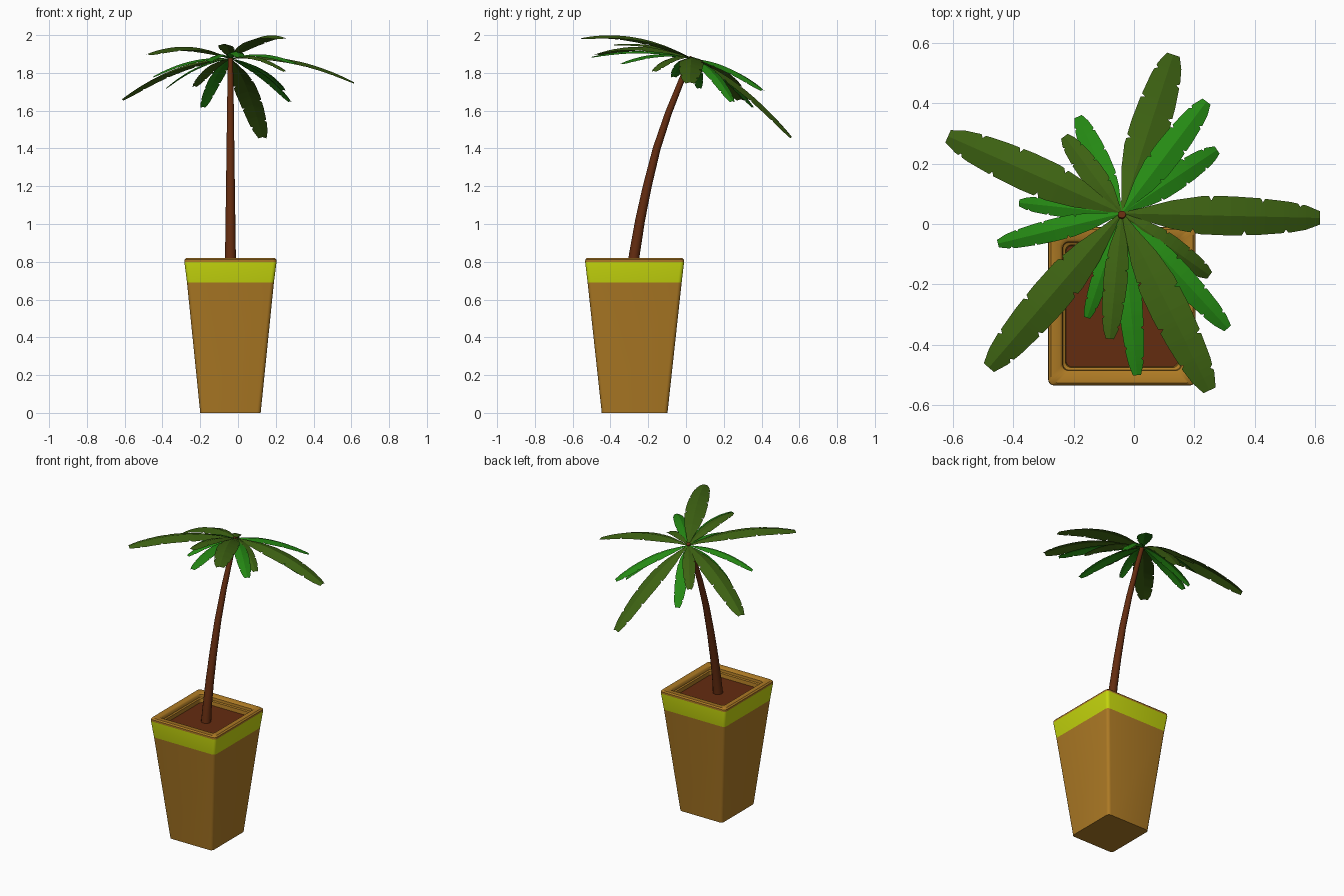
import bpy, bmesh, math
from mathutils import Vector

if "Cube" in bpy.data.objects:
    bpy.data.objects.remove(bpy.data.objects["Cube"])


def material(name, rgb):
    m = bpy.data.materials.new(name)
    m.diffuse_color = (*rgb, 1)
    m.use_nodes = True
    m.node_tree.nodes["Principled BSDF"].inputs["Base Color"].default_value = m.diffuse_color
    return m


CLAY = material("clay", (0.42, 0.195, 0.018))
LIME = material("lime", (0.55, 0.66, 0.004))
BARK = material("bark_brown", (0.127, 0.025, 0.005))
OLIVE = material("olive_leaf", (0.046, 0.12, 0.006))
GREEN = material("green_leaf", (0.019, 0.26, 0.007))


def finish(name, bm, mats, fix=True):
    if fix:
        bmesh.ops.recalc_face_normals(bm, faces=bm.faces[:])
    me = bpy.data.meshes.new(name)
    bm.to_mesh(me)
    bm.free()
    for m in mats:
        me.materials.append(m)
    ob = bpy.data.objects.new(name, me)
    bpy.context.collection.objects.link(ob)
    return ob


def smooth(ob, angle):
    bpy.ops.object.select_all(action='DESELECT')
    ob.select_set(True)
    bpy.context.view_layer.objects.active = ob
    bpy.ops.object.shade_smooth_by_angle(angle=math.radians(angle))


def loft(bm, rings):
    """Skin a list of closed vertex rings; returns bands of faces."""
    bands = []
    for a, b in zip(rings, rings[1:]):
        n = len(a)
        bands.append([bm.faces.new((a[i], a[(i + 1) % n], b[(i + 1) % n], b[i]))
                      for i in range(n)])
    return bands


# Pot: stacked rounded rectangles, lime band near the top, soil inside
CX, CY = -0.04, -0.272


def rounded_rect(bm, z, hx, hy, r=0.02, seg=4):
    ring = []
    for k, (sx, sy) in enumerate(((1, 1), (-1, 1), (-1, -1), (1, -1))):
        for i in range(seg + 1):
            a = math.pi / 2 * (k + i / seg)
            ring.append(bm.verts.new((CX + sx * (hx - r) + r * math.cos(a),
                                      CY + sy * (hy - r) + r * math.sin(a), z)))
    return ring


bm = bmesh.new()
sections = [(0, .16, .174), (.69, .23, .249), (.80, .244, .262), (.812, .243, .261),
            (.82, .235, .253), (.82, .205, .222), (.812, .197, .213), (.795, .195, .211),
            (.79, .187, .203), (.765, .185, .200)]
rings = [rounded_rect(bm, *s) for s in sections]
bands = loft(bm, rings)
for f in bands[1]:
    f.material_index = 1
bm.faces.new(rings[0])
bm.faces.new(rings[-1]).material_index = 2
smooth(finish("pot", bm, [CLAY, LIME, BARK]), 40)

# Trunk: tapered tube bending backwards
path = [(-.282, .76), (-.273, .84), (-.243, 1.02), (-.205, 1.2), (-.155, 1.4),
        (-.092, 1.59), (-.02, 1.77), (.032, 1.885)]
bm = bmesh.new()
rings = []
for i, (y, z) in enumerate(path):
    a, b = path[max(i - 1, 0)], path[min(i + 1, len(path) - 1)]
    t = Vector((0, b[0] - a[0], b[1] - a[1])).normalized()
    n = Vector((0, t.z, -t.y))
    r = .031 - .018 * i / (len(path) - 1)
    rings.append([bm.verts.new(Vector((CX, y, z)) + r * (
        math.cos(k * math.pi / 6) * Vector((1, 0, 0)) + math.sin(k * math.pi / 6) * n))
        for k in range(12)])
loft(bm, rings)
bm.faces.new(rings[0])
bm.faces.new(rings[-1])
smooth(finish("trunk", bm, [BARK]), 40)

# Leaves: arched, folded blades with small tears along both edges
CROWN = Vector((-.04, .035, 1.875))
OUTLINE = [(0, .06), (.1, .3), (.25, .72), (.4, .97), (.55, 1), (.7, .93), (.85, .78),
           (.93, .62), (1, .34)]


def width_at(t):
    for (t0, w0), (t1, w1) in zip(OUTLINE, OUTLINE[1:]):
        if t <= t1:
            return w0 + (w1 - w0) * (t - t0) / (t1 - t0)
    return OUTLINE[-1][1]


def leaf(name, tip, width, bow, mat):
    run = Vector(tip) - CROWN
    side = Vector((-run.y, run.x, 0)).normalized()
    tears = {-1: (.36, .62, .83), 1: (.45, .71, .9)}
    stations = {t for t, _ in OUTLINE}
    for c in tears[-1] + tears[1]:
        stations |= {c - .012, c, c + .012}
    bm = bmesh.new()
    rows = []
    for t in sorted(stations):
        mid = CROWN + run * t + Vector((0, 0, 4 * bow * t * (1 - t)))
        row = [bm.verts.new(mid)]
        for s in (-1, 1):
            w = width / 2 * width_at(t) * (.78 if t in tears[s] else 1)
            row.append(bm.verts.new(mid + side * s * w - Vector((0, 0, .3 * w))))
        rows.append(row)
    for (m0, l0, r0), (m1, l1, r1) in zip(rows, rows[1:]):
        bm.faces.new((m0, l0, l1, m1))
        bm.faces.new((m0, m1, r1, r0))
    finish(name, bm, [mat], fix=False)


# tip x, y, z, width, bow
olive = [(.13, .56, 1.46, .13, .055), (.615, .02, 1.75, .13, .055),
         (-.615, .29, 1.66, .13, .055), (-.48, -.475, 1.90, .13, .05),
         (.25, -.55, 1.985, .13, .055), (-.23, .29, 1.73, .08, .035),
         (-.08, -.38, 1.95, .08, .03), (.25, -.17, 1.81, .08, .04)]
green = [(.24, .405, 1.71, .095, .035), (.275, .245, 1.65, .085, .04),
         (-.185, .355, 1.62, .08, .04), (-.38, .07, 1.72, .065, .035),
         (-.45, -.065, 1.78, .075, .035), (-.155, -.31, 1.86, .06, .03),
         (.01, -.5, 1.885, .08, .035), (.31, -.345, 1.85, .085, .035)]
for label, mat, tips in (("olive", OLIVE, olive), ("green", GREEN, green)):
    for i, (x, y, z, w, bow) in enumerate(tips):
        leaf(f"{label}_leaf_{i + 1}", (x, y, z), w, bow, mat)
